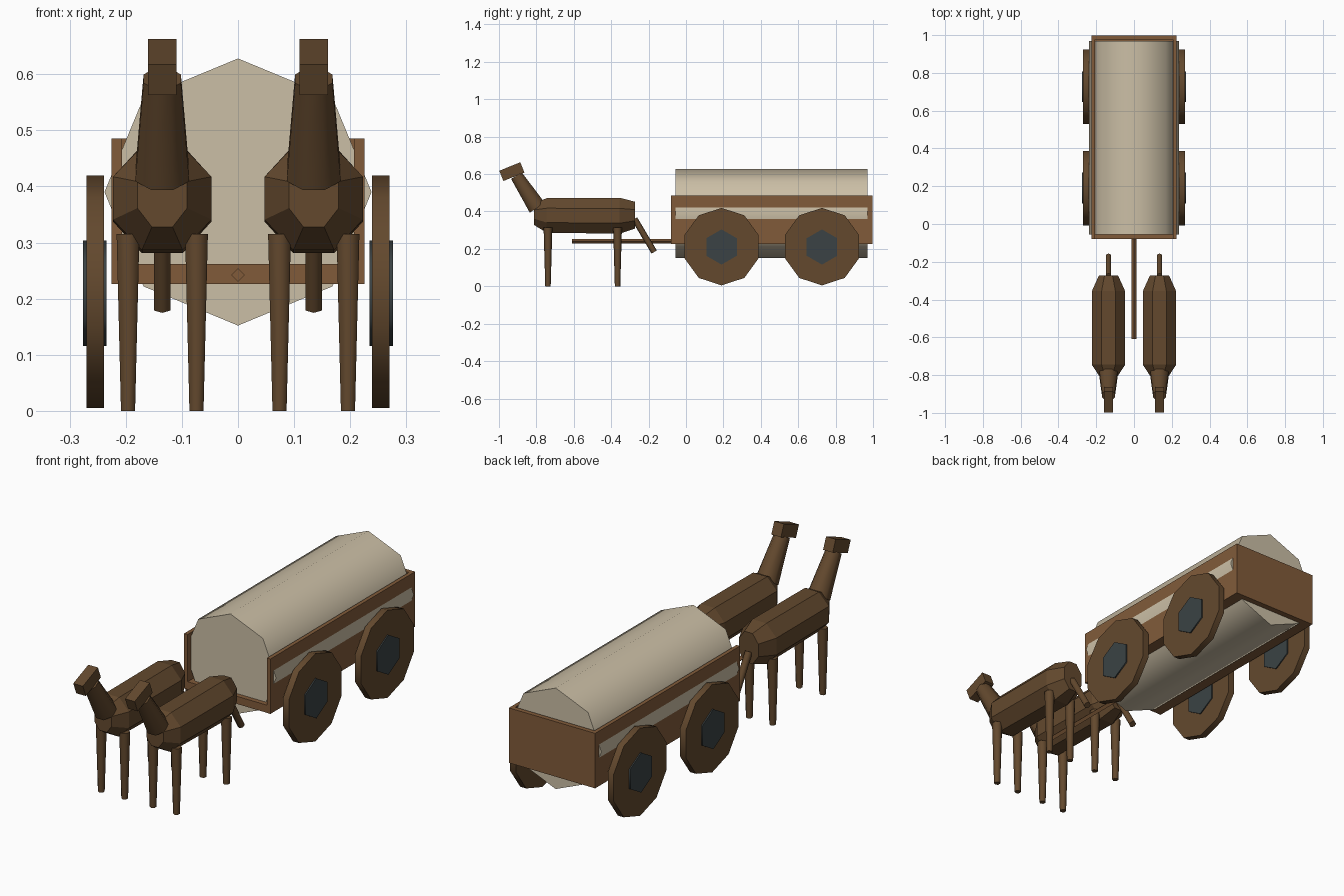
import bpy, bmesh, math
from mathutils import Vector, Matrix

cube = bpy.data.objects.get("Cube")
if cube:
    bpy.data.objects.remove(cube, do_unlink=True)


def material(name, rgb):
    m = bpy.data.materials.new(name)
    m.use_nodes = True
    m.diffuse_color = (*rgb, 1)
    m.node_tree.nodes["Principled BSDF"].inputs["Base Color"].default_value = (*rgb, 1)
    return m


CANVAS = material("canvas cloth", (0.60, 0.52, 0.38))
WOOD = material("wagon wood", (0.22, 0.105, 0.042))
DARK = material("dark brown", (0.125, 0.066, 0.027))
IRON = material("iron hub", (0.043, 0.055, 0.058))


def finish(name, bm, mat, smooth=False):
    bmesh.ops.recalc_face_normals(bm, faces=bm.faces)
    mesh = bpy.data.meshes.new(name)
    bm.to_mesh(mesh)
    bm.free()
    mesh.materials.append(mat)
    ob = bpy.data.objects.new(name, mesh)
    bpy.context.collection.objects.link(ob)
    if smooth:
        bpy.ops.object.select_all(action='DESELECT')
        ob.select_set(True)
        bpy.context.view_layer.objects.active = ob
        bpy.ops.object.shade_smooth_by_angle(angle=math.radians(65))
    return ob


def loft(name, rings, sides, phase, mat, smooth=False):
    """Skin polygon rings (centre, radius across, radius up) and cap both ends."""
    axis = (Vector(rings[-1][0]) - Vector(rings[0][0])).normalized()
    u = Vector((0, 1, 0)) if abs(axis.x) > 0.9 else Vector((1, 0, 0))
    v = axis.cross(u)
    bm = bmesh.new()
    loops = []
    for centre, ru, rv in rings:
        loop = []
        for i in range(sides):
            a = math.radians(phase) + math.tau * i / sides
            loop.append(bm.verts.new(Vector(centre) + u * ru * math.cos(a) + v * rv * math.sin(a)))
        loops.append(loop)
    for a, b in zip(loops, loops[1:]):
        for i in range(sides):
            j = (i + 1) % sides
            bm.faces.new((a[i], a[j], b[j], b[i]))
    bm.faces.new(loops[0])
    bm.faces.new(loops[-1])
    return finish(name, bm, mat, smooth)


def tube(name, p0, p1, r0, r1, sides, phase, mat, smooth=False):
    return loft(name, [(p0, r0, r0), (p1, r1, r1)], sides, phase, mat, smooth)


def box(name, centre, size, mat, tilt=0):
    bm = bmesh.new()
    bmesh.ops.create_cube(bm, size=1, matrix=Matrix.Translation(centre)
                          @ Matrix.Rotation(math.radians(tilt), 4, 'X')
                          @ Matrix.Diagonal((*size, 1)))
    return finish(name, bm, mat)


# Wagon bed, boards and cover
box("wagon_floor", (0, 0.459, 0.244), (0.448, 1.076, 0.036), WOOD)
box("back_board", (0, 0.987, 0.3555), (0.448, 0.022, 0.259), WOOD)
tube("canvas_cover", (0, -0.056, 0.39), (0, 0.97, 0.39), 0.238, 0.238, 8, 0, CANVAS, True)
tube("hitch_pole", (0, -0.61, 0.242), (0, -0.06, 0.242), 0.012, 0.012, 4, 0, WOOD)

for label, s in (("left", 1), ("right", -1)):
    box(label + "_side_board", (s * 0.216, 0.459, 0.3555), (0.018, 1.078, 0.259), WOOD)
    # Wheels with hubs
    for end, y in (("front", 0.19), ("back", 0.727)):
        tube(f"{label}_{end}_wheel", (s * 0.239, y, 0.212), (s * 0.27, y, 0.212),
             0.207, 0.207, 10, 18, DARK, True)
        tube(f"{label}_{end}_hub", (s * 0.234, y, 0.21), (s * 0.276, y, 0.21),
             0.094, 0.094, 6, 30, IRON, True)

    # Draught horse
    x = s * 0.135
    horse = label + "_horse_"
    loft(horse + "body", [((x, -0.812, 0.385), 0.048, 0.062),
                          ((x, -0.745, 0.379), 0.095, 0.1),
                          ((x, -0.355, 0.377), 0.095, 0.104),
                          ((x, -0.273, 0.38), 0.055, 0.078)], 8, 22.5, DARK)
    tube(horse + "neck", (x, -0.795, 0.42), (x, -0.907, 0.592), 0.052, 0.036, 8, 22.5, DARK, True)
    box(horse + "head", (x, -0.931, 0.613), (0.05, 0.121, 0.059), DARK, 22)
    tube(horse + "tail", (x, -0.275, 0.36), (x, -0.17, 0.183), 0.0165, 0.0165, 6, 30, DARK, True)
    for end, y in (("front", -0.738), ("back", -0.366)):
        for side, dx in (("left", 0.061), ("right", -0.061)):
            tube(f"{horse}{end}_{side}_leg", (x + dx, y, 0), (x + dx, y, 0.315),
                 0.0145, 0.0235, 6, 30, DARK, True)
